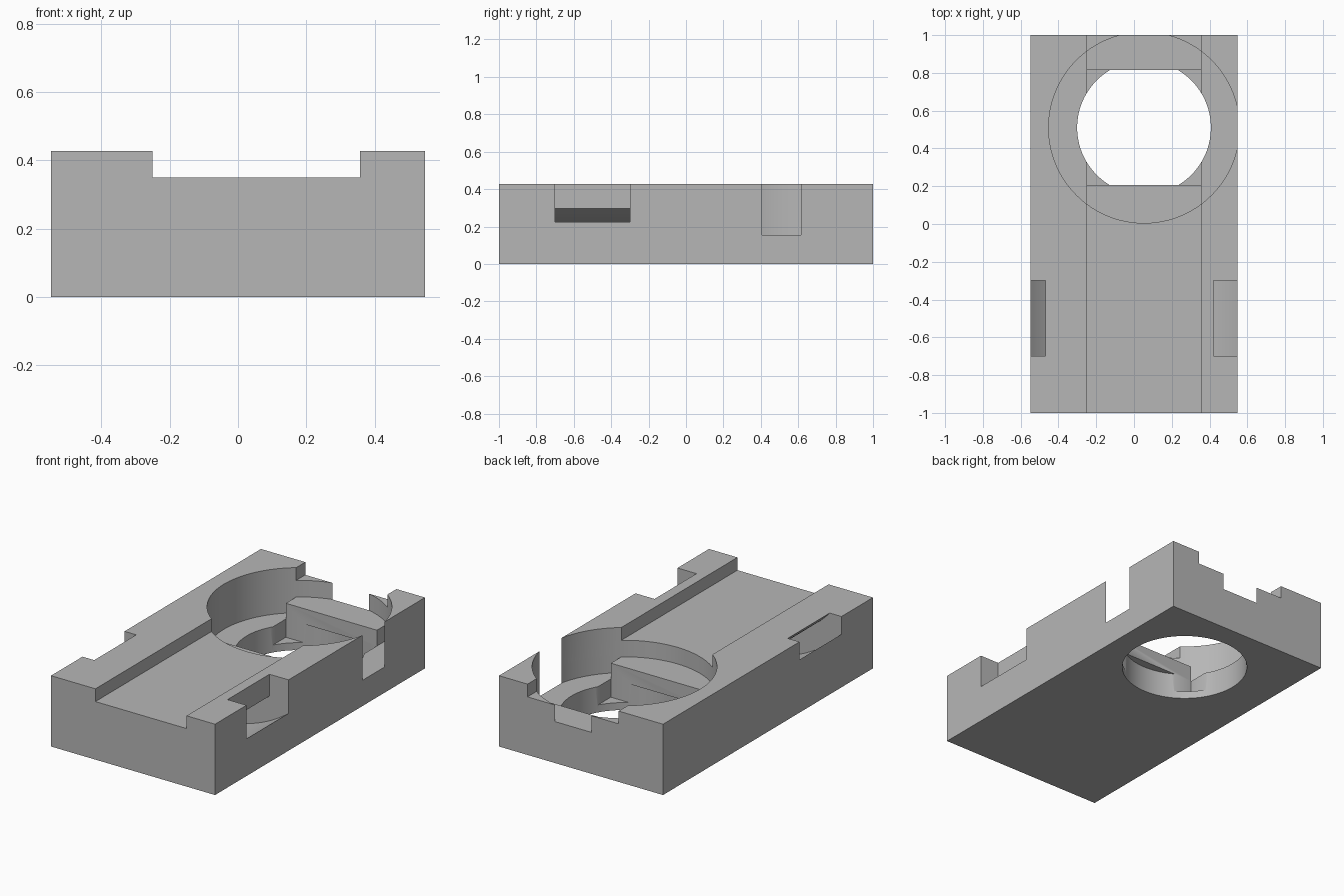
import bpy, bmesh, math

default = bpy.data.objects.get("Cube")
if default:
    bpy.data.objects.remove(default, do_unlink=True)

grey = bpy.data.materials.new("plain_grey")
grey.use_nodes = True
colour = (0.47, 0.47, 0.47, 1)
grey.diffuse_color = colour
grey.node_tree.nodes["Principled BSDF"].inputs["Base Color"].default_value = colour


def prism(name, outline, direction):
    """Extrude a closed outline of 3D points along a direction."""
    bm = bmesh.new()
    face = bm.faces.new([bm.verts.new(p) for p in outline])
    out = bmesh.ops.extrude_face_region(bm, geom=[face])
    moved = [v for v in out["geom"] if isinstance(v, bmesh.types.BMVert)]
    bmesh.ops.translate(bm, verts=moved, vec=direction)
    bmesh.ops.recalc_face_normals(bm, faces=bm.faces)
    mesh = bpy.data.meshes.new(name)
    bm.to_mesh(mesh)
    bm.free()
    mesh.materials.append(grey)
    ob = bpy.data.objects.new(name, mesh)
    bpy.context.collection.objects.link(ob)
    return ob


def box(name, x, y, z):
    outline = [(x[0], y[0], z[0]), (x[1], y[0], z[0]), (x[1], y[1], z[0]), (x[0], y[1], z[0])]
    return prism(name, outline, (0, 0, z[1] - z[0]))


def disc(name, radius, z, steps=128):
    turn = [math.tau * i / steps for i in range(steps)]
    outline = [(CX + radius * math.cos(a), CY + radius * math.sin(a), z[0]) for a in turn]
    return prism(name, outline, (0, 0, z[1] - z[0]))


def cut(target, cutter):
    """Subtract a cutter from the target, then discard the cutter."""
    cutter.hide_render = True
    mod = target.modifiers.new("cut", "BOOLEAN")
    mod.operation = "DIFFERENCE"
    mod.solver = "EXACT"
    mod.object = cutter
    bpy.context.view_layer.objects.active = target
    bpy.ops.object.modifier_apply(modifier=mod.name)
    bpy.data.objects.remove(cutter, do_unlink=True)


W, H = 0.547, 0.427          # half width and height of the block
CX, CY = 0.053, 0.51         # centre of the round recess
HALF = 0.304                 # half width of the channel and square pocket
FLOOR, BRIDGE = 0.155, 0.25  # recess floor and bridge tops
STRAP = (-0.7, -0.3)         # strap tunnel extent along y

body = box("holder_body", (-W, W), (-1, 1), (0, H))
span = (CX - HALF, CX + HALF)

# Long channel along the top
cut(body, box("channel_cutter", span, (-1.2, 1.2), (0.35, 0.6)))

# Round recess, leaving a raised bridge at its front and back
cut(body, disc("recess_cutter", 0.505, (BRIDGE, 0.6)))
ring = disc("recess_floor_cutter", 0.505, (FLOOR, BRIDGE + 0.02))
for side in (-1, 1):
    ends = sorted((CY + side * 0.29, CY + side * 0.7))
    cut(ring, box("bridge_shape", span, ends, (0, 0.5)))
cut(body, ring)

# Square pocket between the bridges and round hole through the base
cut(body, box("pocket_cutter", span, (CY - HALF, CY + HALF), (0.045, 0.3)))
cut(body, disc("hole_cutter", 0.354, (-0.1, FLOOR + 0.002)))

# Curved strap tunnel from side to side
steps = 80
angles = [math.radians(200 + 140 * i / steps) for i in range(steps + 1)]
arc = [(0.823, a) for a in angles] + [(0.693, a) for a in reversed(angles)]
tunnel = [(CX + r * math.cos(a), STRAP[0], 0.883 + r * math.sin(a)) for r, a in arc]
cut(body, prism("strap_cutter", tunnel, (0, STRAP[1] - STRAP[0], 0)))

# Opening above the tunnel mouth on one side
cut(body, box("strap_mouth_cutter", (0.42, 0.7), STRAP, (0.294, 0.6)))

bpy.ops.object.select_all(action="DESELECT")
body.select_set(True)
bpy.context.view_layer.objects.active = body
bpy.ops.object.shade_smooth_by_angle(angle=math.radians(30))
